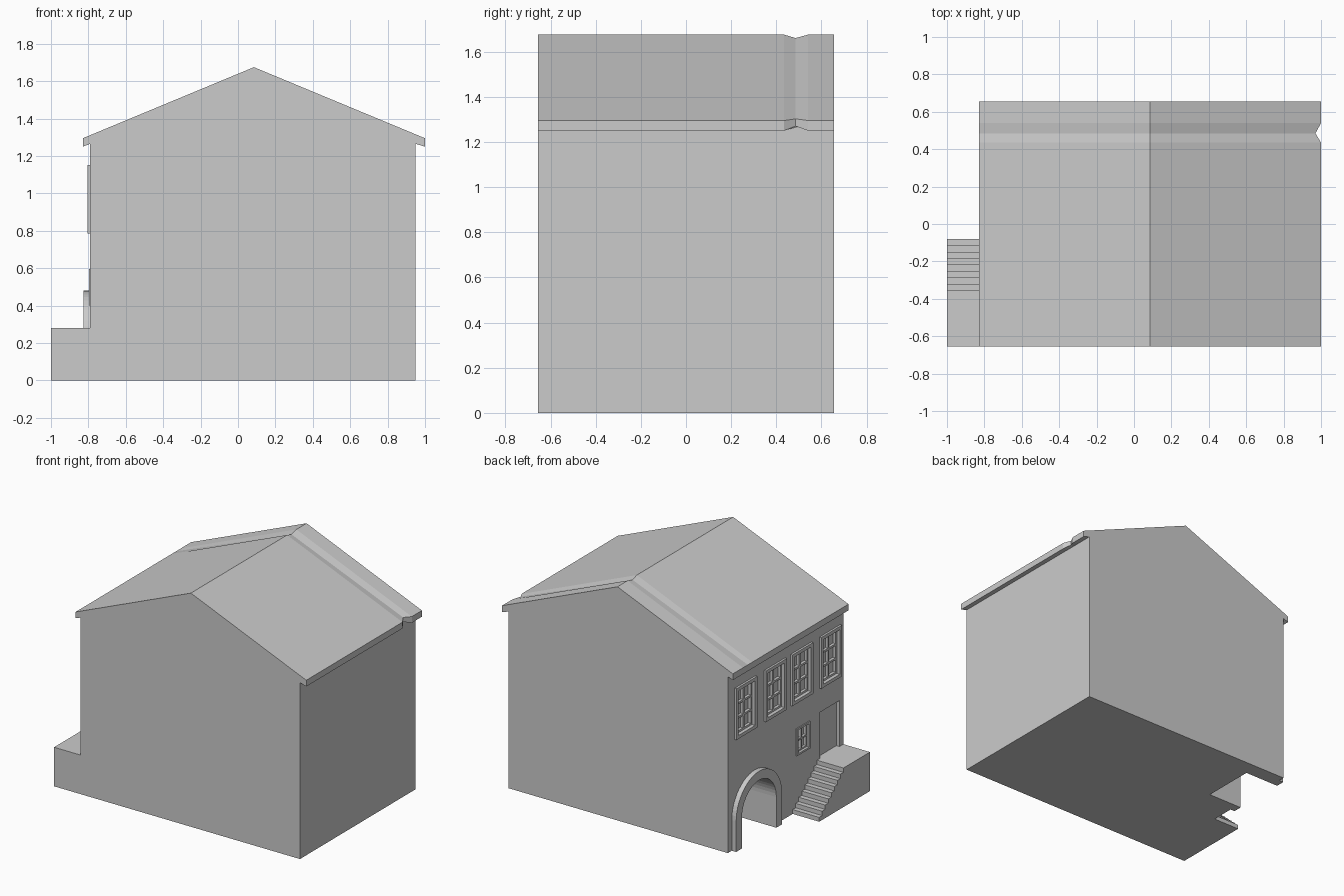
import bpy, bmesh
from math import pi, sin, cos

if "Cube" in bpy.data.objects:
    bpy.data.objects.remove(bpy.data.objects["Cube"])

WALL = -0.79          # plane of the decorated facade, which faces -x


def loft(name, sections):
    """Closed solid through equal-length rings of 3D points."""
    bm = bmesh.new()
    rings = [[bm.verts.new(p) for p in s] for s in sections]
    n = len(rings[0])
    bm.faces.new(rings[0])
    bm.faces.new(rings[-1][::-1])
    for a, b in zip(rings, rings[1:]):
        for i in range(n):
            j = (i + 1) % n
            bm.faces.new((a[i], b[i], b[j], a[j]))
    bmesh.ops.recalc_face_normals(bm, faces=bm.faces)
    me = bpy.data.meshes.new(name)
    bm.to_mesh(me)
    bm.free()
    ob = bpy.data.objects.new(name, me)
    bpy.context.collection.objects.link(ob)
    return ob


def prism_x(name, yz, x0, x1):
    return loft(name, [[(x, y, z) for y, z in yz] for x in (x0, x1)])


def box(name, x0, x1, y0, y1, z0, z1):
    return prism_x(name, [(y0, z0), (y1, z0), (y1, z1), (y0, z1)], x0, x1)


def arch(r, cy, spring, foot, n=24):
    arc = [(cy + r * cos(pi * i / n), spring + r * sin(pi * i / n)) for i in range(n + 1)]
    return [(cy + r, foot)] + arc + [(cy - r, foot)]


def cut(target, cutter):
    m = target.modifiers.new("cut", 'BOOLEAN')
    m.operation, m.solver, m.object = 'DIFFERENCE', 'EXACT', cutter
    bpy.context.view_layer.objects.active = target
    bpy.ops.object.modifier_apply(modifier=m.name)
    bpy.data.objects.remove(cutter)


# House shell: walls and overhanging gable roof in one profile, with a small dent near the back
profile = [(WALL, 0), (WALL, 1.265), (-0.83, 1.25), (-0.83, 1.295), (0.085, 1.675),
           (1.0, 1.295), (1.0, 1.25), (0.95, 1.265), (0.95, 0)]
dented = list(profile)
dented[4:7] = [(0.085, 1.66), (0.97, 1.302), (0.97, 1.27)]
house = loft("house_shell", [[(x, y, z) for x, z in p] for y, p in (
    (-0.655, profile), (0.435, profile), (0.485, dented), (0.54, profile), (0.655, profile))])

# Arched gateway recess and its raised surround
CY, SPRING = 0.35, 0.22
cut(house, prism_x("gate_cutter", arch(0.195, CY, SPRING, -0.1), -0.9, -0.55))
prism_x("gate_surround", arch(0.26, CY, SPRING, 0) + arch(0.195, CY, SPRING, 0)[::-1], -0.825, WALL)

# Recessed door
cut(house, box("door_cutter", -0.9, -0.765, -0.61, -0.39, 0.28, 0.61))


def window(name, cy, w, z0, z1, front, border, rows, bar):
    """Recessed pane with a raised border, one mullion and glazing bars."""
    y0, y1 = cy - w / 2, cy + w / 2
    iy0, iy1, iz0, iz1 = y0 + border, y1 - border, z0 + border, z1 - border
    cut(house, box(name + "_cutter", -0.9, -0.76, iy0, iy1, iz0, iz1))
    for side, a, b in (("right", y0, iy0), ("left", iy1, y1)):
        box(f"{name}_jamb_{side}", front, WALL, a, b, z0, z1)
    for side, a, b in (("sill", z0, iz0), ("head", iz1, z1)):
        box(f"{name}_{side}", front, WALL, iy0, iy1, a, b)
    sash = -0.78
    for a, b in ((iy0, iy0 + bar), (cy - bar / 2, cy + bar / 2), (iy1 - bar, iy1)):
        box(name + "_mullion", sash, -0.76, a, b, iz0, iz1)
    for i in range(rows + 1):
        z = iz0 + (iz1 - iz0 - bar) * i / rows
        for a, b in ((iy0 + bar, cy - bar / 2), (cy + bar / 2, iy1 - bar)):
            box(name + "_glazing_bar", sash, -0.76, a, b, z, z + bar)


# Four upper windows and one small window beside the door
for i, cy in enumerate((0.46, 0.125, -0.175, -0.5)):
    window(f"upper_window_{i + 1}", cy, 0.235, 0.785, 1.152, -0.805, 0.024, 3, 0.014)
window("small_window", -0.195, 0.15, 0.4, 0.595, -0.797, 0.014, 2, 0.01)

# Landing and staircase descending towards the back
STEPS, TOP = 9, 0.28
rise, tread = TOP / STEPS, 0.275 / (STEPS - 1)
stairs = [(-0.655, 0), (-0.655, TOP)]
for i in range(STEPS):
    y = -0.355 + tread * i
    stairs += [(y, TOP - rise * i), (y, TOP - rise * (i + 1))]
prism_x("landing_and_stairs", stairs, -1.0, WALL)
